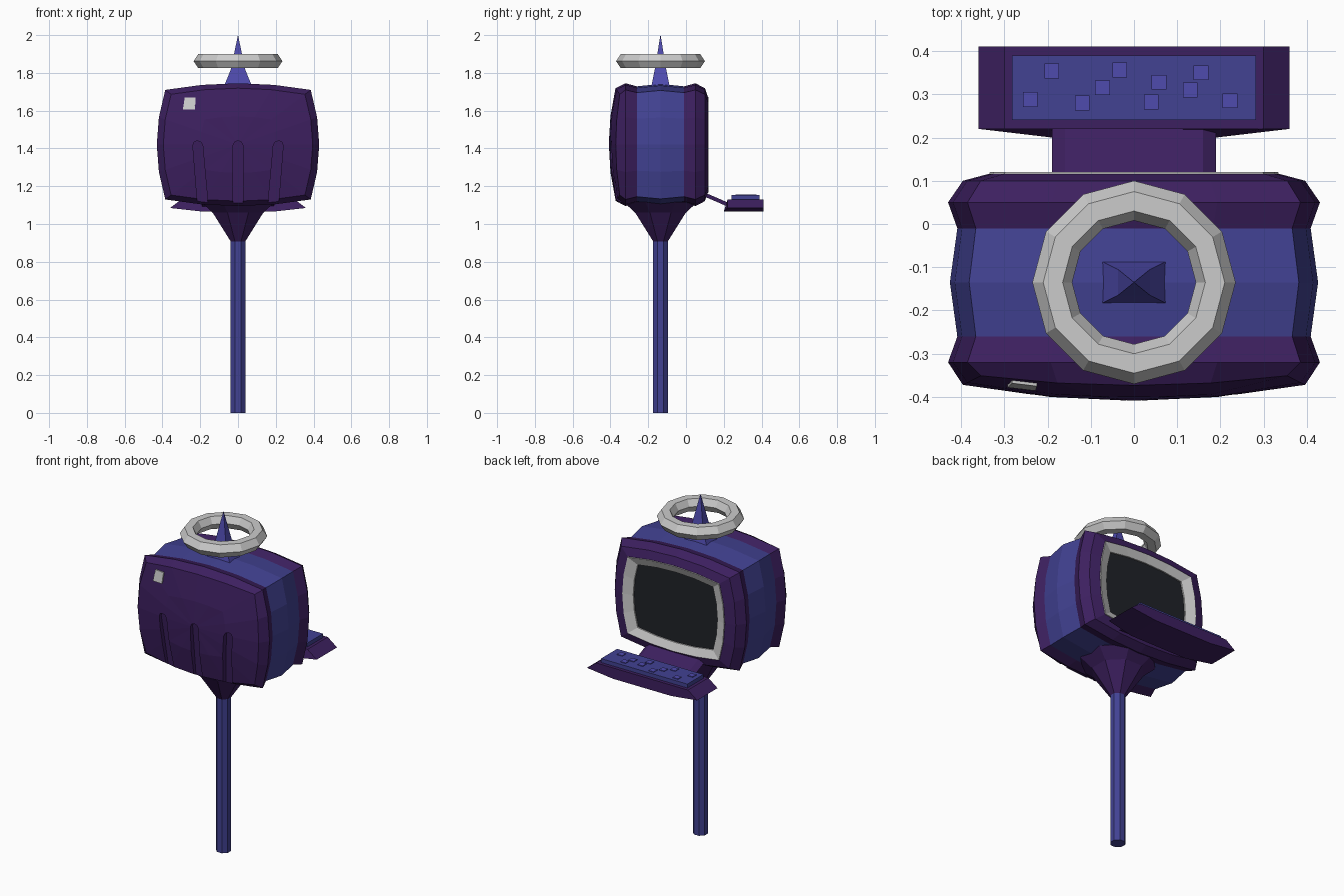
import bpy, bmesh
from math import sin, cos, pi

if "Cube" in bpy.data.objects:
    bpy.data.objects.remove(bpy.data.objects["Cube"])

CY, CZ = -0.135, 1.42   # centre of the head


def material(name, rgb):
    m = bpy.data.materials.new(name)
    m.diffuse_color = (*rgb, 1)
    m.use_nodes = True
    m.node_tree.nodes["Principled BSDF"].inputs["Base Color"].default_value = m.diffuse_color
    return m


PURPLE = material("purple", (0.046, 0.014, 0.115))
BLUE = material("blue", (0.054, 0.054, 0.29))
BRIGHT = material("bright_blue", (0.078, 0.07, 0.42))
DARK = material("dark_glass", (0.014, 0.016, 0.021))


def loft(name, groups, mats=(), slots=None, caps=True):
    """Skin each group of equal-length rings; slots gives a material index per span."""
    bm = bmesh.new()
    for rings in groups:
        vs = [[bm.verts.new(p) for p in r] for r in rings]
        n = len(vs[0])
        for k, (a, b) in enumerate(zip(vs, vs[1:])):
            for i in range(n):
                j = (i + 1) % n
                f = bm.faces.new((a[i], a[j], b[j], b[i]))
                f.material_index = slots[k] if slots else 0
        if caps:
            bm.faces.new(vs[0])
            bm.faces.new(vs[-1])
    bmesh.ops.remove_doubles(bm, verts=bm.verts, dist=1e-5)
    bmesh.ops.recalc_face_normals(bm, faces=bm.faces)
    me = bpy.data.meshes.new(name)
    bm.to_mesh(me)
    bm.free()
    for m in mats:
        me.materials.append(m)
    ob = bpy.data.objects.new(name, me)
    bpy.context.collection.objects.link(ob)
    return ob


def circle(rx, ry, z, n, phase=0.0):
    return [(rx * cos(phase + 2 * pi * i / n), CY + ry * sin(phase + 2 * pi * i / n), z)
            for i in range(n)]


def rect(hx, hy, z, x=0.0, y=CY):
    return [(x - hx, y - hy, z), (x + hx, y - hy, z), (x + hx, y + hy, z), (x - hx, y + hy, z)]


# Barrel-sided rectangle, four segments per side
T = [-1, -0.5, 0, 0.5]
SQUARE = ([(t, -1) for t in T] + [(1, t) for t in T]
          + [(-t, 1) for t in T] + [(-1, -t) for t in T])


def dome(x, z):
    return -0.409 + 0.036 * ((x / 0.39) ** 2 + (z / 0.3) ** 2)


def outline(s, y=None):
    pts = []
    for u, v in SQUARE:
        x = s * u * (0.385 + 0.045 * (1 - v * v))
        z = s * v * (0.29 + 0.035 * (1 - u * u))
        pts.append((x, dome(x, z) if y is None else y, CZ + z))
    return pts


# Head: domed front, purple rims, blue middle band, recessed back
head = loft("head", [[
    outline(0), outline(0.46), outline(0.92), outline(1, -0.32), outline(0.95, -0.26),
    outline(0.99, CY), outline(0.95, -0.01), outline(1, 0.05), outline(0.92, 0.1),
    outline(0.78, 0.116), outline(0.62, 0.085), outline(0, 0.085)]],
    (PURPLE, BLUE), [0, 0, 0, 0, 1, 1, 0, 0, 0, 0, 0], caps=False)

# Three round-topped grooves cut into the lower front
cutters = []
for xc in (-0.215, 0, 0.215):
    shape = [(0.026 * cos(pi * i / 4), 1.415 + 0.026 * sin(pi * i / 4)) for i in range(5)]
    shape += [(-0.028, 1.04), (0.028, 1.04)]
    pts = [(dx + xc * (1 - 0.13 * (1.44 - z) / 0.33), z) for dx, z in shape]
    cutters.append([[(x, -0.5, z) for x, z in pts],
                    [(x, dome(xc, 0) + 0.02 + 0.11 * (1.44 - z), z) for x, z in pts]])
cutter = loft("groove_cutter", cutters)
cutter.hide_render = True
mod = head.modifiers.new("grooves", "BOOLEAN")
mod.operation, mod.solver, mod.object = "DIFFERENCE", "EXACT", cutter
bpy.context.view_layer.objects.active = head
bpy.ops.object.modifier_apply(modifier=mod.name)
bpy.data.objects.remove(cutter)

# Screen frame and glass
loft("screen_frame", [[outline(0.78, 0.112), outline(0.775, 0.12), outline(0.64, 0.1),
                       outline(0.64, 0.087)]], caps=False)
loft("screen", [[outline(0.65, 0.086), outline(0.65, 0.092)]], (DARK,))

# Small pale tile on the front
tile = [(-0.292, 0.185), (-0.228, 0.187), (-0.224, 0.25), (-0.282, 0.25)]
loft("front_tile", [[[(x, dome(x, z) + d, CZ + z) for x, z in tile] for d in (-0.003, 0.012)]])

# Pole and funnel
loft("pole", [[circle(0.042, 0.042, z, 8, pi / 8) for z in (0.0, 0.92)]], (BLUE,))
loft("funnel", [[circle(r, r, z, 8, pi / 8) for r, z in
                 ((0.04, 0.905), (0.145, 1.06), (0.21, 1.115), (0.21, 1.14))]], (PURPLE,))

# Spike and floating ring on top
loft("spike", [[rect(0.078, 0.05, 1.72), rect(0.037, 0.03, 1.82), rect(0.0005, 0.0005, 2.0)]],
     (BRIGHT,))
section = [(0.235, 1.862), (0.21, 1.9), (0.165, 1.9), (0.143, 1.862), (0.165, 1.825), (0.21, 1.825)]
loft("top_ring", [[circle(r, r, z, 12) for r, z in section + section[:1]]], caps=False)

# Arm and keyboard tray behind the head
arm = [(-0.16, 0.01), (0.16, 0.01), (0.19, -0.012), (-0.19, -0.012)]
loft("tray_arm", [[[(x, y, zc + z) for x, z in arm] for y, zc in ((0.08, 1.165), (0.23, 1.1))]],
     (PURPLE,))
tray = [(-0.30, 1.13), (0.30, 1.13), (0.36, 1.085), (0.19, 1.066), (-0.19, 1.066), (-0.36, 1.085)]
loft("tray", [[[(x, 0.2 if z < 1.07 else 0.22, z) for x, z in tray],
               [(x, 0.41, z) for x, z in tray]]], (PURPLE,))
loft("key_plate", [[rect(0.282, 0.075, z, 0, 0.315) for z in (1.12, 1.153)]], (BLUE,))
keys = [(-0.24, 0.288), (-0.19, 0.354), (-0.12, 0.28), (-0.073, 0.315), (-0.033, 0.356),
        (0.04, 0.282), (0.058, 0.328), (0.13, 0.31), (0.155, 0.35), (0.222, 0.285)]
loft("keys", [[rect(0.017, 0.017, z, x, y) for z in (1.145, 1.157)] for x, y in keys], (BRIGHT,))
